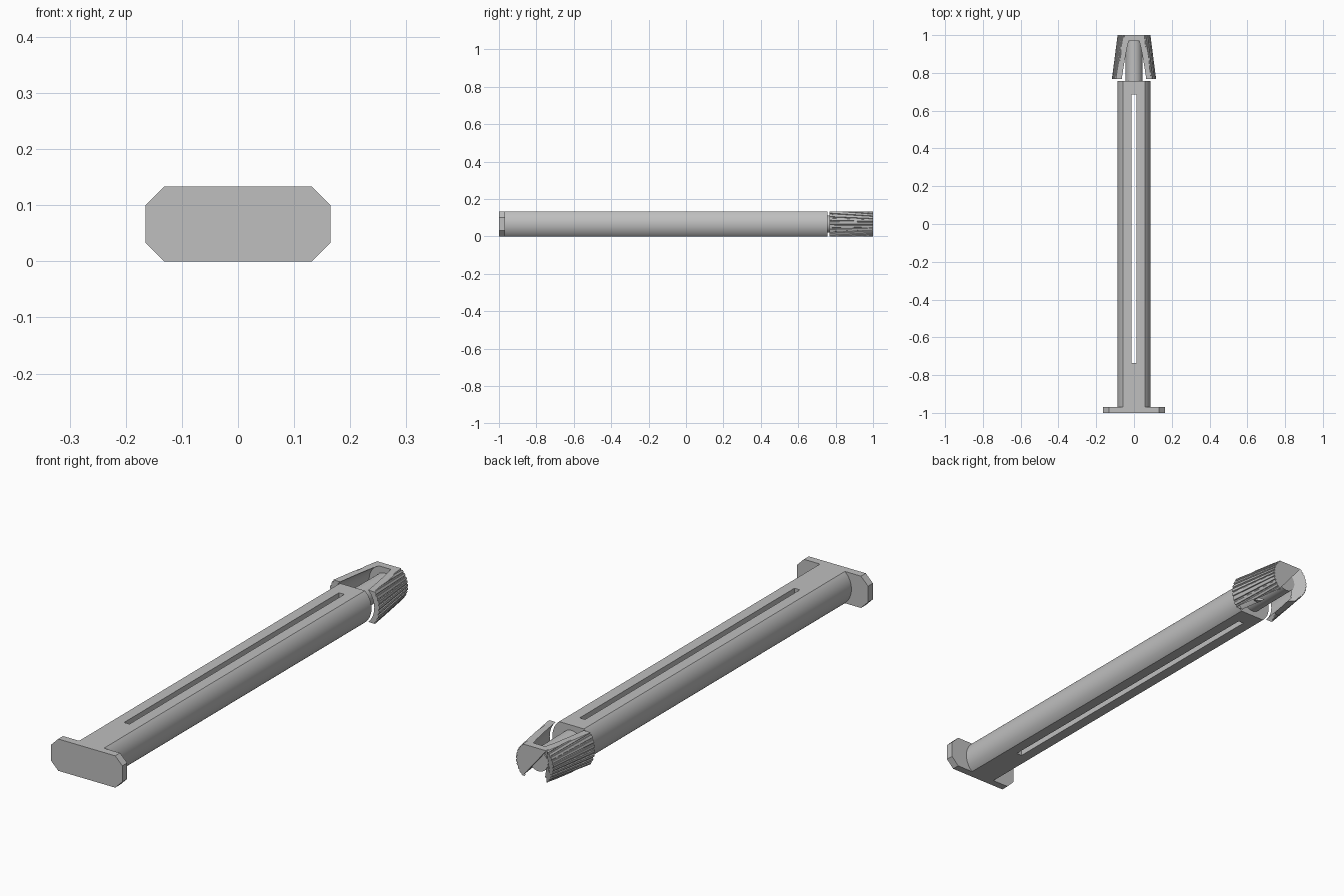
import bpy
import bmesh
import math

old = bpy.data.objects.get("Cube")
if old:
    bpy.data.objects.remove(old, do_unlink=True)

HALF = 0.0665  # half the thickness between the two flats

grey = bpy.data.materials.new("plain_grey")
grey.use_nodes = True
colour = (0.52, 0.52, 0.52, 1)
grey.diffuse_color = colour
grey.node_tree.nodes["Principled BSDF"].inputs["Base Color"].default_value = colour


def finish(name, bm):
    bmesh.ops.recalc_face_normals(bm, faces=bm.faces)
    mesh = bpy.data.meshes.new(name)
    bm.to_mesh(mesh)
    bm.free()
    mesh.materials.append(grey)
    obj = bpy.data.objects.new(name, mesh)
    bpy.context.collection.objects.link(obj)
    return obj


def loft(name, sections, flats=False):
    """Skin closed (x, z) sections placed at given y, optionally trimmed to the flats."""
    bm = bmesh.new()
    rings = [[bm.verts.new((x, y, z + HALF)) for x, z in pts] for y, pts in sections]
    for a, b in zip(rings, rings[1:]):
        for i in range(len(a)):
            j = (i + 1) % len(a)
            bm.faces.new((a[i], a[j], b[j], b[i]))
    bm.faces.new(rings[0])
    bm.faces.new(rings[-1])
    if flats:
        for z, side in ((0, -1), (2 * HALF, 1)):
            geom = bm.verts[:] + bm.edges[:] + bm.faces[:]
            bmesh.ops.bisect_plane(bm, geom=geom, plane_co=(0, 0, z),
                                   plane_no=(0, 0, side), clear_outer=True)
            bmesh.ops.holes_fill(bm, edges=[e for e in bm.edges if e.is_boundary], sides=0)
    return finish(name, bm)


def circle(r, n=64):
    return [(r * math.cos(2 * math.pi * i / n), r * math.sin(2 * math.pi * i / n))
            for i in range(n)]


def ribbed(r, teeth=36, depth=0.004):
    pts = []
    for i in range(teeth):
        for frac, drop in ((0, 0), (0.55, 0), (0.65, depth), (0.9, depth)):
            a = 2 * math.pi * (i + frac) / teeth
            pts.append(((r - drop) * math.cos(a), (r - drop) * math.sin(a)))
    return pts


def rect(w, h):
    return [(-w, -h), (w, -h), (w, h), (-w, h)]


def cut(obj, cutter):
    cutter.hide_render = True
    mod = obj.modifiers.new("cut", "BOOLEAN")
    mod.operation = "DIFFERENCE"
    mod.solver = "EXACT"
    mod.object = cutter
    graph = bpy.context.evaluated_depsgraph_get()
    mesh = bpy.data.meshes.new_from_object(obj.evaluated_get(graph))
    obj.modifiers.clear()
    obj.data = mesh
    bpy.data.objects.remove(cutter, do_unlink=True)


# Head plate with chamfered corners
w, c = 0.165, 0.033
octagon = [(-w, c - HALF), (c - w, -HALF), (w - c, -HALF), (w, c - HALF),
           (w, HALF - c), (w - c, HALF), (c - w, HALF), (-w, HALF - c)]
head = loft("head_plate", [(-1, octagon), (-0.968, octagon)])

# Round shaft with two flats and a long through slot
shaft = loft("shaft", [(-0.97, circle(0.088)), (0.757, circle(0.088))], flats=True)
cut(shaft, loft("slot_cutter", [(-0.735, rect(0.0125, 0.2)), (0.685, rect(0.0125, 0.2))]))

# Ribbed tapering tip, hollowed so it forms two side arms
tip = loft("ribbed_tip", [(0.768, ribbed(0.117)), (1, ribbed(0.087))], flats=True)
cut(tip, loft("cavity_cutter", [(0.7, circle(0.1)), (0.97, circle(0.072))]))

# Core joining the shaft to the tip
core = loft("tip_core", [(0.75, circle(0.045)), (0.975, circle(0.043))])

# Smooth the round surfaces, keep real edges sharp
bpy.ops.object.select_all(action="DESELECT")
for obj in (head, shaft, tip, core):
    obj.select_set(True)
bpy.context.view_layer.objects.active = shaft
bpy.ops.object.shade_smooth_by_angle(angle=math.radians(25))
